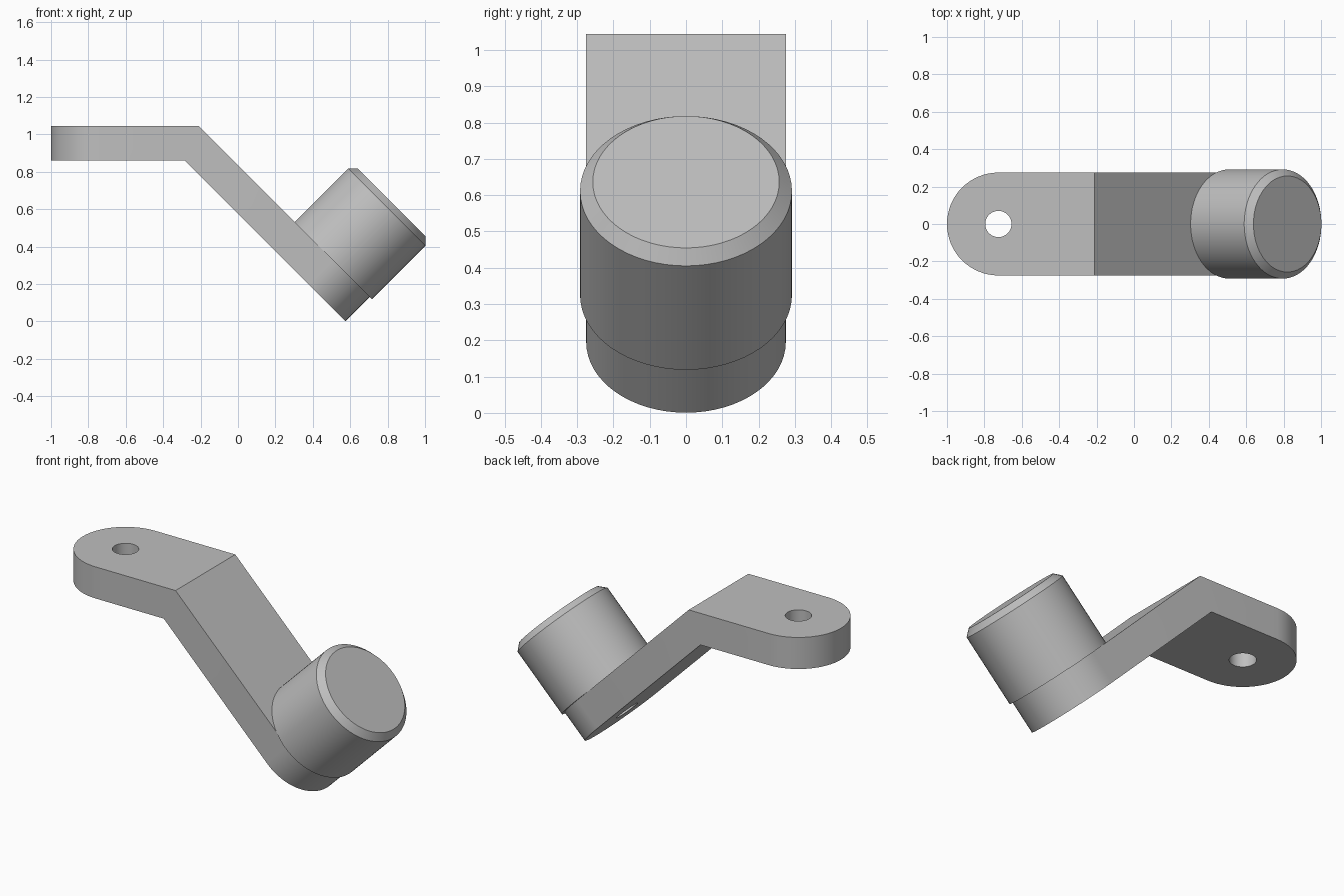
import bpy, bmesh, math
from mathutils import Matrix, Vector

cube = bpy.data.objects.get("Cube")
if cube:
    bpy.data.objects.remove(cube)

THICK, TOP = 0.184, 1.044
R_ARM, R_KNOB, R_HOLE = 0.275, 0.292, 0.07
KNOB_H, CHAMFER = 0.44, 0.035
SEG = 32

grey = bpy.data.materials.new("plain grey")
grey.use_nodes = True
colour = (0.52, 0.52, 0.52, 1)
grey.diffuse_color = colour
grey.node_tree.nodes["Principled BSDF"].inputs["Base Color"].default_value = colour


def make_object(name, bm):
    bmesh.ops.recalc_face_normals(bm, faces=bm.faces)
    mesh = bpy.data.meshes.new(name)
    bm.to_mesh(mesh)
    bm.free()
    mesh.materials.append(grey)
    ob = bpy.data.objects.new(name, mesh)
    bpy.context.collection.objects.link(ob)
    return ob


def cylinder(name, radius, depth, frame, offset, chamfer=0):
    """Cylinder along the frame's z axis, starting at the given offset."""
    bm = bmesh.new()
    bmesh.ops.create_cone(bm, cap_ends=True, segments=SEG * 2, radius1=radius, radius2=radius,
                          depth=depth, matrix=Matrix.Translation((0, 0, offset + depth / 2)))
    if chamfer:
        rim = [e for e in bm.edges if all(v.co.z > offset + depth - 1e-4 for v in e.verts)]
        bmesh.ops.bevel(bm, geom=rim, offset=chamfer, segments=1, affect='EDGES')
    bm.transform(frame)
    return make_object(name, bm)


def smooth(ob):
    bpy.ops.object.select_all(action='DESELECT')
    ob.select_set(True)
    bpy.context.view_layer.objects.active = ob
    bpy.ops.object.shade_smooth_by_angle(angle=math.radians(25))


# Frames at the centre of each rounded end, on the underside
upper = Matrix.Translation((-1 + R_ARM, 0, TOP - THICK))
lower = Matrix.Translation((0.379, 0, 0.195)) @ Matrix.Rotation(math.radians(45), 4, 'Y')

# Bent arm: one outline for the underside and one for the upper side
bm = bmesh.new()
rings = []
for height, bend_x in ((0, -0.286), (THICK, -0.21)):
    ring = []
    for frame, start in ((upper, math.pi / 2), (lower, -math.pi / 2)):
        for i in range(SEG + 1):
            a = start + math.pi * i / SEG
            p = Vector((R_ARM * math.cos(a), R_ARM * math.sin(a), height))
            ring.append(bm.verts.new(frame @ p))
        side = -1 if frame is upper else 1
        ring.append(bm.verts.new((bend_x, side * R_ARM, TOP - THICK + height)))
    half = SEG + 2
    bm.faces.new([ring[-1]] + ring[:half])
    bm.faces.new(ring[half - 1:])
    rings.append(ring)
a, b = rings
for i in range(len(a)):
    j = (i + 1) % len(a)
    bm.faces.new((a[i], a[j], b[j], b[i]))
arm = make_object("bent_arm", bm)

# Screw holes through both ends
for name, frame in (("upper_hole", upper), ("lower_hole", lower)):
    cutter = cylinder(name, R_HOLE, THICK * 2, frame, -THICK / 2)
    cutter.hide_render = True
    mod = arm.modifiers.new(name, 'BOOLEAN')
    mod.operation, mod.solver, mod.object = 'DIFFERENCE', 'EXACT', cutter
    bpy.context.view_layer.objects.active = arm
    bpy.ops.object.modifier_apply(modifier=name)
    bpy.data.objects.remove(cutter)
smooth(arm)

# Chamfered round knob on the sloping end
knob = cylinder("knob", R_KNOB, KNOB_H, lower, THICK, CHAMFER)
smooth(knob)
